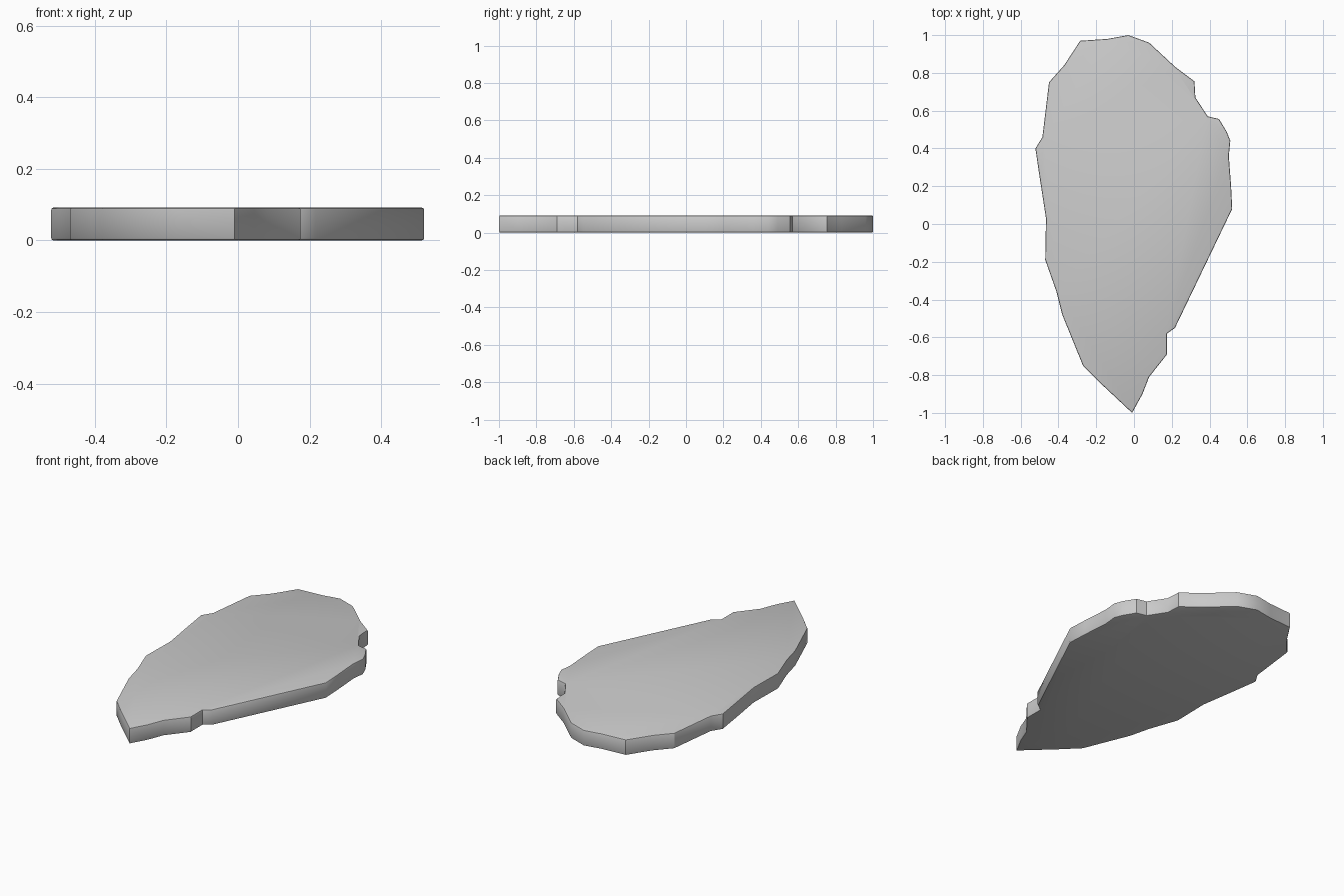
import bpy, bmesh, math

if "Cube" in bpy.data.objects:
    bpy.data.objects.remove(bpy.data.objects["Cube"])

HEIGHT = 0.092
RIM = 0.007

# Outline of the slab seen from above, clockwise from the far end
OUTLINE = [
    (-0.03, 1.0), (0.08, 0.96), (0.22, 0.83), (0.32, 0.755), (0.325, 0.67),
    (0.39, 0.57), (0.45, 0.556), (0.49, 0.49), (0.51, 0.44), (0.502, 0.36),
    (0.514, 0.2), (0.52, 0.08), (0.217, -0.55), (0.175, -0.58),
    (0.175, -0.69), (0.08, -0.81), (0.045, -0.9), (-0.01, -1.0),
    (-0.17, -0.85), (-0.27, -0.75), (-0.38, -0.48), (-0.41, -0.36),
    (-0.47, -0.19), (-0.466, 0.03), (-0.5, 0.25), (-0.522, 0.4),
    (-0.485, 0.46), (-0.45, 0.75), (-0.37, 0.84), (-0.285, 0.97),
    (-0.14, 0.98),
]

stone = bpy.data.materials.new("stone grey")
stone.diffuse_color = (0.6, 0.6, 0.6, 1)
stone.use_nodes = True
stone.node_tree.nodes["Principled BSDF"].inputs["Base Color"].default_value = stone.diffuse_color

# Extrude the outline into a flat slab
bm = bmesh.new()
base = bm.faces.new([bm.verts.new((x, y, 0)) for x, y in OUTLINE])
ext = bmesh.ops.extrude_face_region(bm, geom=[base], use_keep_orig=True)
for v in ext["geom"]:
    if isinstance(v, bmesh.types.BMVert):
        v.co.z = HEIGHT
bmesh.ops.recalc_face_normals(bm, faces=bm.faces[:])

# Soften the top and bottom rims
rims = [e for e in bm.edges if abs(e.verts[0].co.z - e.verts[1].co.z) < 1e-5]
bmesh.ops.bevel(bm, geom=rims, offset=RIM, segments=2, profile=0.5,
                affect='EDGES', clamp_overlap=True)
bmesh.ops.recalc_face_normals(bm, faces=bm.faces[:])

mesh = bpy.data.meshes.new("stone_slab")
bm.to_mesh(mesh)
bm.free()
mesh.materials.append(stone)
slab = bpy.data.objects.new("stone_slab", mesh)
bpy.context.collection.objects.link(slab)

# Smooth the gentle side bends, keep the corners and flat faces crisp
bpy.context.view_layer.objects.active = slab
slab.select_set(True)
bpy.ops.object.shade_smooth_by_angle(angle=math.radians(30))
